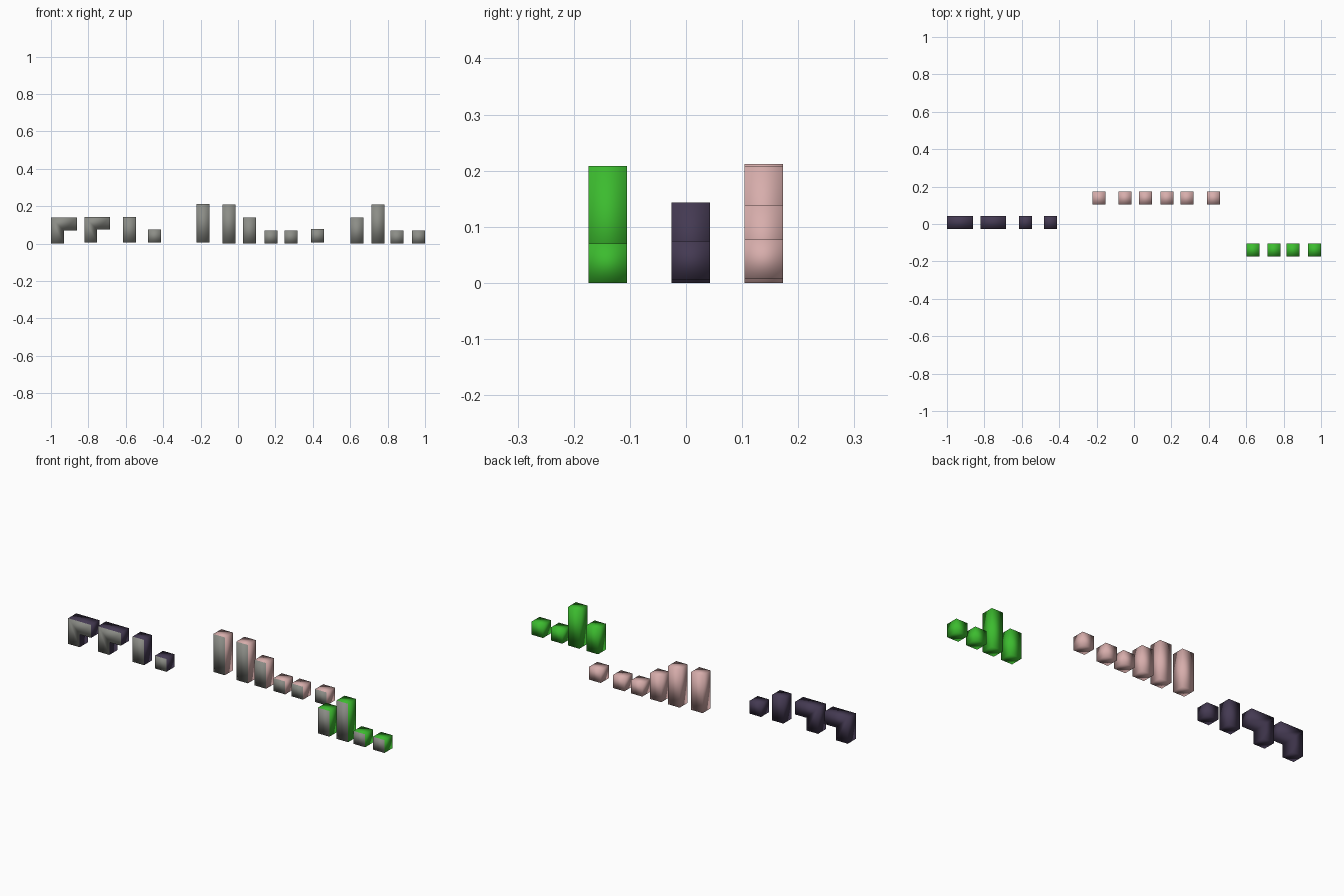
import bpy, bmesh

if "Cube" in bpy.data.objects:
    bpy.data.objects.remove(bpy.data.objects["Cube"])


def material(name, rgb):
    m = bpy.data.materials.new(name)
    m.diffuse_color = (*rgb, 1)
    m.use_nodes = True
    m.node_tree.nodes["Principled BSDF"].inputs["Base Color"].default_value = m.diffuse_color
    return m


GREY = material("stone grey", (0.26, 0.265, 0.24))
PURPLE = material("dark purple", (0.058, 0.042, 0.085))
PINK = material("dusty pink", (0.68, 0.42, 0.41))
GREEN = material("bright green", (0.045, 0.50, 0.028))

S = 0.069  # width and depth of one block


def block(name, profile, y, colour):
    """Extrude an x-z profile one block deep; the front face is grey."""
    bm = bmesh.new()
    front = bm.faces.new([bm.verts.new((x, y, z)) for x, z in profile])
    side = bmesh.ops.extrude_face_region(bm, geom=[front], use_keep_orig=True)
    for v in side["geom"]:
        if isinstance(v, bmesh.types.BMVert):
            v.co.y += S
    bmesh.ops.recalc_face_normals(bm, faces=bm.faces)
    for f in bm.faces:
        f.smooth = True
        f.material_index = 1 if f.normal.y < -0.9 else 0
    mesh = bpy.data.meshes.new(name)
    bm.to_mesh(mesh)
    bm.free()
    mesh.materials.append(colour)
    mesh.materials.append(GREY)
    obj = bpy.data.objects.new(name, mesh)
    bpy.context.collection.objects.link(obj)


def box(x, z0, z1):
    return [(x, z0), (x + S, z0), (x + S, z1), (x, z1)]


def hook(x, z0, z1):
    step = (z0 + z1) / 2
    return [(x, z0), (x + S, z0), (x + S, step), (x + 2 * S, step),
            (x + 2 * S, z1), (x, z1)]


# Purple row: two hooked blocks, a tall block and a cube
Y = -0.026
block("purple_hook_1", hook(-1.0, 0, 0.139), Y, PURPLE)
block("purple_hook_2", hook(-0.822, 0.006, 0.143), Y, PURPLE)
block("purple_post", box(-0.614, 0.006, 0.143), Y, PURPLE)
block("purple_cube", box(-0.480, 0.006, 0.075), Y, PURPLE)

# Pink row: posts and cubes
for i, (x, z0, z1) in enumerate([(-0.221, 0.007, 0.212), (-0.083, 0, 0.208),
                                 (0.027, 0, 0.139), (0.141, 0, 0.07),
                                 (0.248, 0, 0.07), (0.390, 0.007, 0.077)]):
    block(f"pink_post_{i + 1}", box(x, z0, z1), 0.104, PINK)

# Green row: posts and cubes
for i, (x, h) in enumerate([(0.601, 0.139), (0.713, 0.208),
                            (0.815, 0.07), (0.931, 0.07)]):
    block(f"green_post_{i + 1}", box(x, 0, h), -0.174, GREEN)
